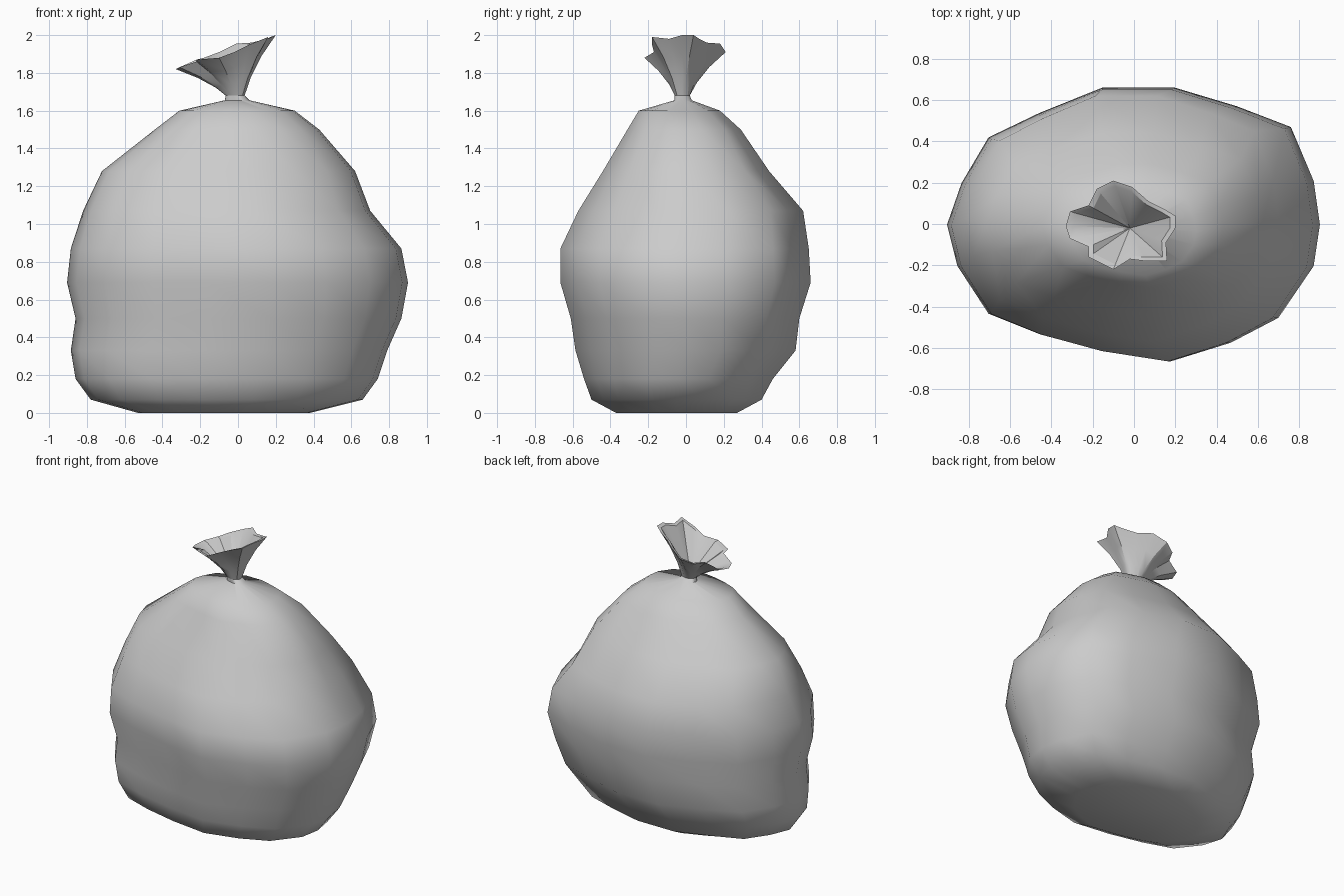
import bpy, bmesh, math

if "Cube" in bpy.data.objects:
    bpy.data.objects.remove(bpy.data.objects["Cube"])

N = 18
# Plan outline of the bag at its fullest, scaled to each ring's extents
PLAN = [(-.9, 0), (-.83, .2), (-.7, .42), (-.45, .54), (-.15, .66), (.2, .66),
        (.5, .57), (.76, .47), (.87, .21), (.9, 0), (.87, -.2), (.7, -.45),
        (.47, -.57), (.18, -.66), (-.15, -.61), (-.45, -.53), (-.7, -.43), (-.85, -.2)]

# Body levels: z, x min, x max, y min, y max
LEVELS = [(0, -.53, .38, -.37, .27), (.07, -.78, .66, -.50, .40),
          (.18, -.86, .74, -.54, .46), (.33, -.885, .79, -.585, .58),
          (.5, -.86, .865, -.61, .60), (.69, -.905, .90, -.665, .66),
          (.87, -.885, .865, -.665, .65), (1.07, -.82, .70, -.57, .62),
          (1.28, -.72, .62, -.44, .44), (1.5, -.44, .43, -.31, .29),
          (1.6, -.31, .30, -.25, .18), (1.655, -.07, .06, -.06, .03),
          (1.68, -.065, .035, -.06, .02)]

# Ruffled rim of the tied top
RIM = [(-.33, -.01, 1.82), (-.31, .06, 1.83), (-.22, .09, 1.87), (-.18, .17, 1.88),
       (-.10, .21, 1.91), (-.01, .18, 1.955), (.07, .11, 1.96), (.15, .07, 1.98),
       (.20, .04, 2.0), (.20, -.02, 2.0), (.155, -.09, 1.98), (.16, -.18, 1.99),
       (.06, -.18, 1.95), (-.02, -.17, 1.91), (-.10, -.22, 1.88), (-.22, -.16, 1.87),
       (-.22, -.11, 1.86), (-.31, -.07, 1.83)]
KNOT = (-.02, -.02, 1.69)


def level_ring(z, x0, x1, y0, y1):
    return [((x0 + x1) / 2 + px / .9 * (x1 - x0) / 2,
             (y0 + y1) / 2 + py / .66 * (y1 - y0) / 2, z) for px, py in PLAN]


def mix(a, b, t, tz):
    return [(p[0] + (q[0] - p[0]) * t, p[1] + (q[1] - p[1]) * t,
             p[2] + (q[2] - p[2]) * tz) for p, q in zip(a, b)]


def loft(name, rings, cap_start=False, tip=None, angle=50):
    bm = bmesh.new()
    loops = [[bm.verts.new(p) for p in r] for r in rings]
    for a, b in zip(loops, loops[1:]):
        for i in range(N):
            j = (i + 1) % N
            bm.faces.new((a[i], a[j], b[j], b[i]))
    if cap_start:
        bm.faces.new(loops[0])
    if tip:
        t = bm.verts.new(tip)
        for i in range(N):
            bm.faces.new((loops[-1][i], loops[-1][(i + 1) % N], t))
    # The plan runs clockwise, so turn the faces outward
    bmesh.ops.reverse_faces(bm, faces=bm.faces)
    if cap_start:
        bmesh.ops.recalc_face_normals(bm, faces=bm.faces)
    mesh = bpy.data.meshes.new(name)
    bm.to_mesh(mesh)
    bm.free()
    ob = bpy.data.objects.new(name, mesh)
    bpy.context.collection.objects.link(ob)
    bpy.ops.object.select_all(action='DESELECT')
    ob.select_set(True)
    bpy.context.view_layer.objects.active = ob
    bpy.ops.object.shade_smooth_by_angle(angle=math.radians(angle))
    return ob


# Filled bag body
rings = [level_ring(*lv) for lv in LEVELS]
loft("bag_body", rings, cap_start=True, tip=KNOT, angle=60)

# Flared, gathered top with a folded-in funnel
neck = rings[-1]
inner = mix(RIM, [KNOT] * N, .12, .03)
loft("tied_top", [neck, mix(neck, RIM, .2, .3), mix(neck, RIM, .55, .66), RIM, inner],
     tip=KNOT, angle=30)
